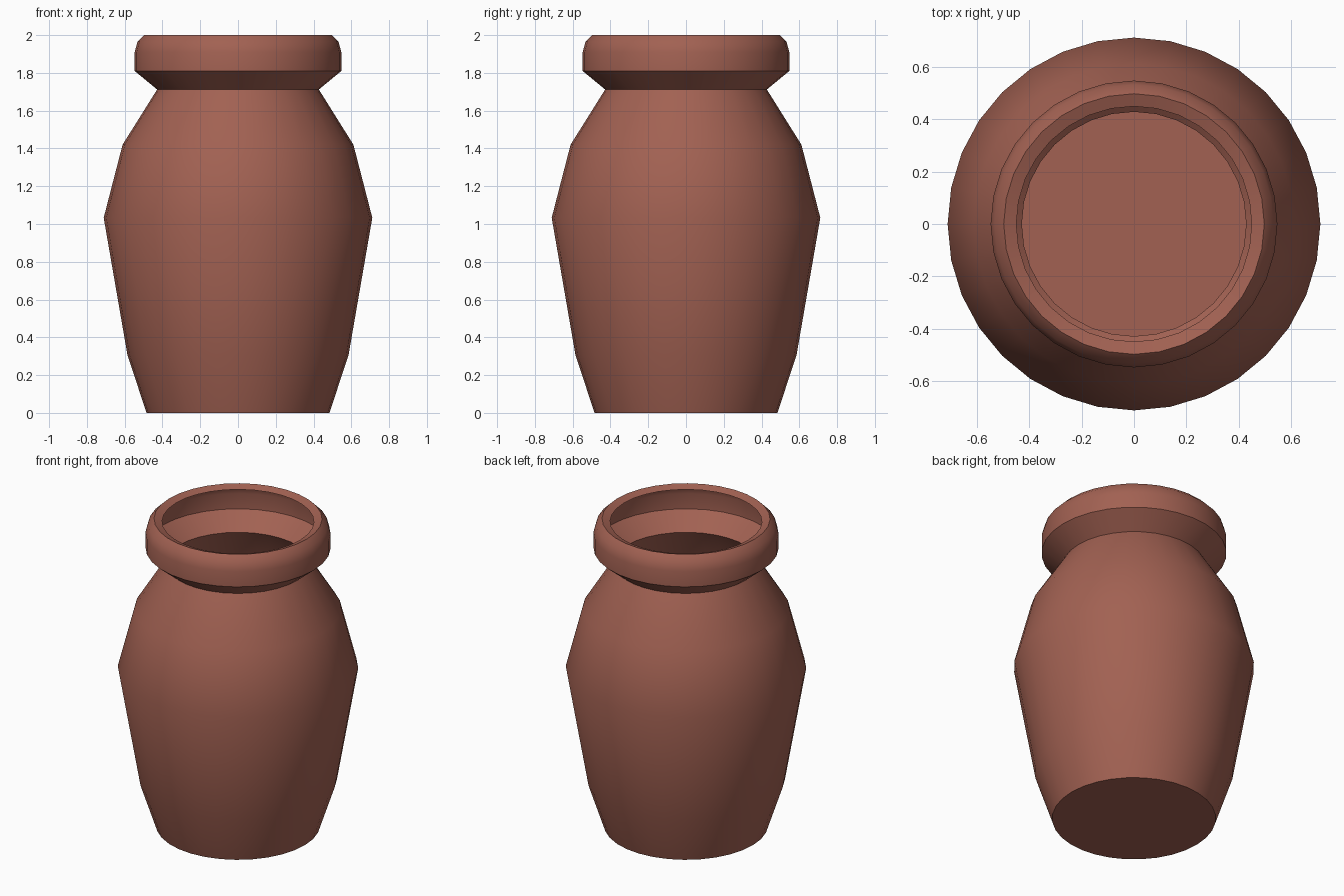
import bpy, bmesh, math

if "Cube" in bpy.data.objects:
    bpy.data.objects.remove(bpy.data.objects["Cube"])

SIDES = 32

# Single-walled profile (radius, height), from foot to inner lip
profile = [
    (0.484, 0.0), (0.585, 0.305), (0.711, 1.033), (0.611, 1.42),
    (0.428, 1.712), (0.547, 1.81), (0.547, 1.91), (0.532, 1.965),
    (0.497, 2.0), (0.449, 1.982),
]

bm = bmesh.new()
rings = [[bm.verts.new((r * math.cos(2 * math.pi * i / SIDES),
                        r * math.sin(2 * math.pi * i / SIDES), z))
          for i in range(SIDES)] for r, z in profile]

# Walls
for lower, upper in zip(rings, rings[1:]):
    for i in range(SIDES):
        j = (i + 1) % SIDES
        bm.faces.new((lower[i], lower[j], upper[j], upper[i]))

# Closed base
bm.faces.new(list(reversed(rings[0])))

mesh = bpy.data.meshes.new("vase")
bm.to_mesh(mesh)
bm.free()
vase = bpy.data.objects.new("vase", mesh)
bpy.context.collection.objects.link(vase)

# Terracotta colour
clay = bpy.data.materials.new("terracotta")
clay.diffuse_color = (0.36, 0.12, 0.085, 1.0)
clay.use_nodes = True
clay.node_tree.nodes["Principled BSDF"].inputs["Base Color"].default_value = clay.diffuse_color
mesh.materials.append(clay)

# Smooth walls with sharp rim, neck and base edges
bpy.context.view_layer.objects.active = vase
vase.select_set(True)
bpy.ops.object.shade_smooth_by_angle(angle=math.radians(35))
